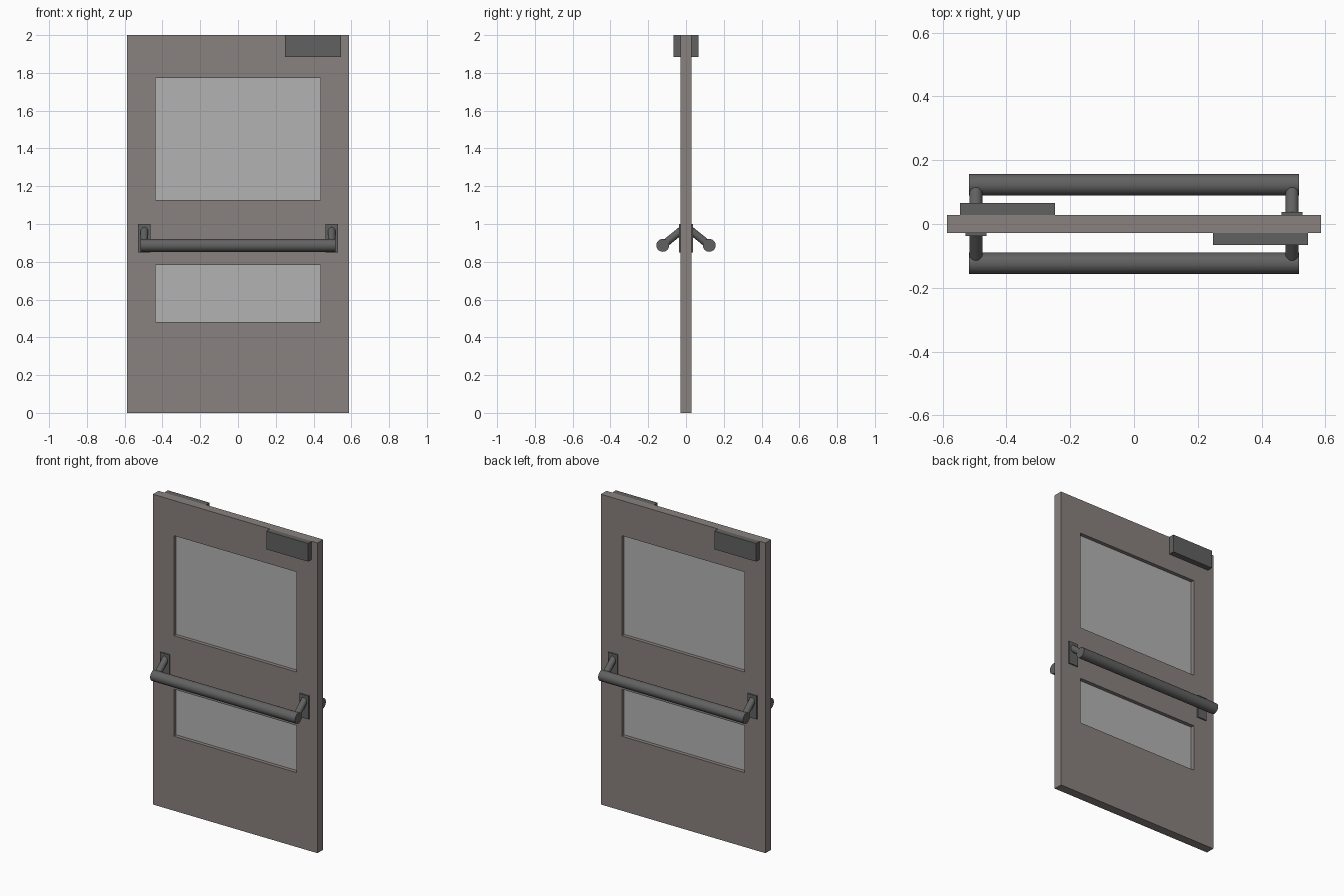
import bpy, bmesh
from mathutils import Vector, Matrix

if "Cube" in bpy.data.objects:
    bpy.data.objects.remove(bpy.data.objects["Cube"])

HW, HT = 0.587, 0.029          # door half width and half thickness
WIN = 0.437                    # window half width


def material(name, rgb):
    m = bpy.data.materials.new(name)
    m.diffuse_color = (*rgb, 1)
    m.use_nodes = True
    m.node_tree.nodes["Principled BSDF"].inputs["Base Color"].default_value = m.diffuse_color
    return m


DOOR = material("door_paint", (0.25, 0.22, 0.21))
DARK = material("dark_metal", (0.12, 0.12, 0.12))
GLASS = material("pane_grey", (0.45, 0.45, 0.45))


def finish(bm, name, mat, turn=0.0):
    bmesh.ops.rotate(bm, verts=bm.verts, cent=(0, 0, 0), matrix=Matrix.Rotation(turn, 3, 'Z'))
    bmesh.ops.recalc_face_normals(bm, faces=bm.faces)
    me = bpy.data.meshes.new(name)
    bm.to_mesh(me)
    bm.free()
    me.materials.append(mat)
    ob = bpy.data.objects.new(name, me)
    bpy.context.collection.objects.link(ob)
    return ob


def box(name, lo, hi, mat, turn=0.0):
    lo, hi = Vector(lo), Vector(hi)
    bm = bmesh.new()
    bmesh.ops.create_cube(bm, size=1, matrix=Matrix.Translation((lo + hi) / 2) @ Matrix.Diagonal((*(hi - lo), 1)))
    return finish(bm, name, mat, turn)


def rod(name, a, b, r, mat, turn=0.0):
    a, b = Vector(a), Vector(b)
    d = b - a
    m = Matrix.Translation((a + b) / 2) @ d.to_track_quat('Z', 'Y').to_matrix().to_4x4()
    bm = bmesh.new()
    bmesh.ops.create_cone(bm, cap_ends=True, segments=32, radius1=r, radius2=r, depth=d.length, matrix=m)
    for f in bm.faces:
        f.smooth = len(f.verts) == 4
    for e in bm.edges:
        e.smooth = all(f.smooth for f in e.link_faces)
    return finish(bm, name, mat, turn)


# Door leaf: grid of cells with two window openings, extruded to thickness
xs = [-HW, -WIN, WIN, HW]
zs = [0, 0.48, 0.783, 1.128, 1.773, 2.0]
bm = bmesh.new()
v = [[bm.verts.new((x, -HT, z)) for z in zs] for x in xs]
for i in range(3):
    for j in range(5):
        if (i, j) not in ((1, 1), (1, 3)):
            bm.faces.new((v[i][j], v[i + 1][j], v[i + 1][j + 1], v[i][j + 1]))
out = bmesh.ops.extrude_face_region(bm, geom=bm.faces[:], use_keep_orig=True)
bmesh.ops.translate(bm, verts=[g for g in out["geom"] if isinstance(g, bmesh.types.BMVert)], vec=(0, 2 * HT, 0))
finish(bm, "door_leaf", DOOR)

# Window panes
for name, k in (("lower_pane", 1), ("upper_pane", 3)):
    box(name, (-WIN, -0.005, zs[k]), (WIN, 0.005, zs[k + 1]), GLASS)

# Hardware, repeated on the back by a half turn
for side, turn in (("front", 0.0), ("back", 3.14159265)):
    box(side + "_closer", (0.248, -0.066, 1.883), (0.546, -HT, 2.0), DARK, turn)
    rod(side + "_push_bar", (-0.517, -0.123, 0.887), (0.517, -0.123, 0.887), 0.034, DARK, turn)
    for end, x in (("left", -0.496), ("right", 0.496)):
        box(f"{side}_{end}_plate", (x - 0.033, -0.037, 0.85), (x + 0.033, -HT, 1.0), DARK, turn)
        rod(f"{side}_{end}_arm", (x, -0.018, 0.972), (x, -0.123, 0.887), 0.0205, DARK, turn)
